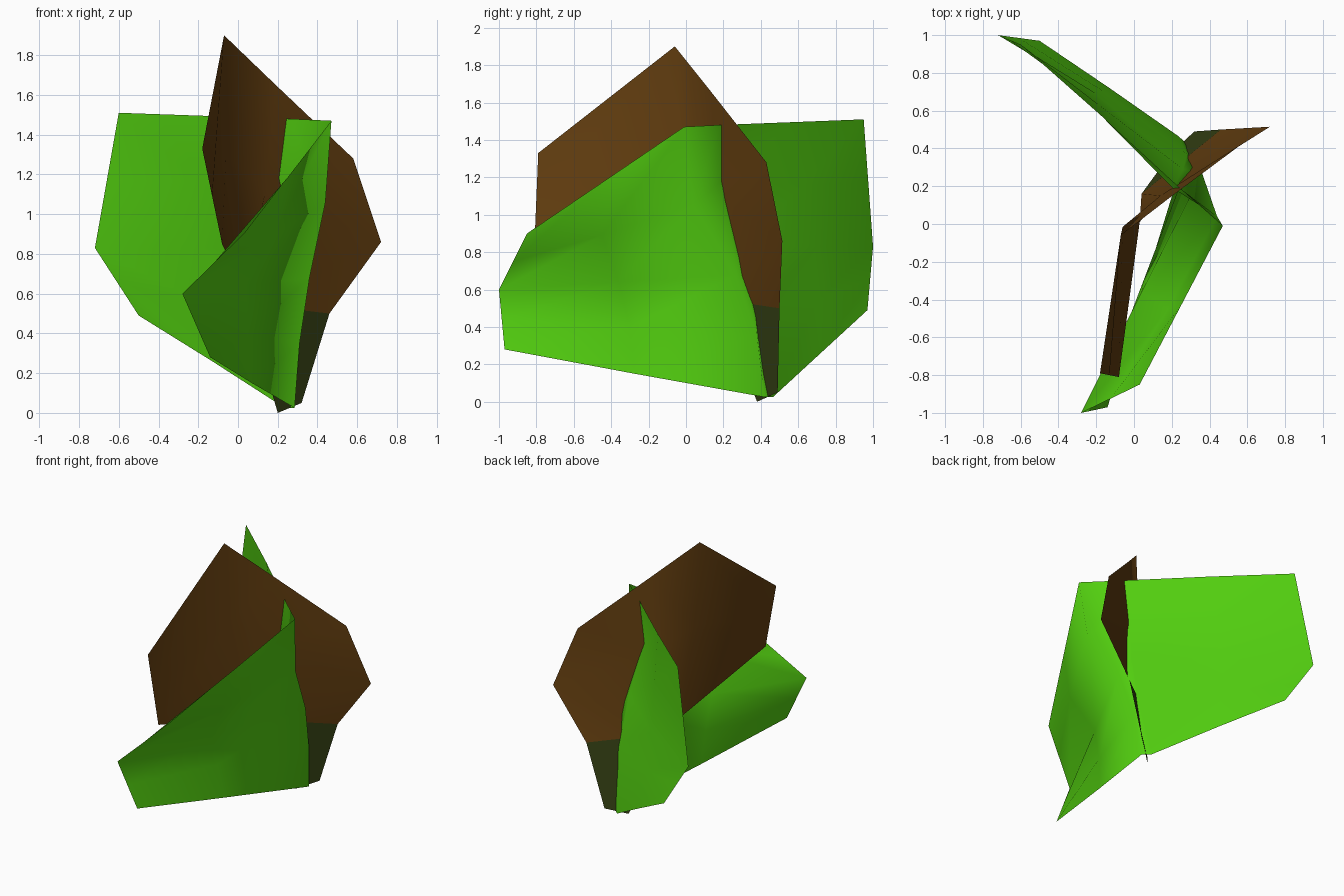
import bpy
import bmesh
from mathutils import Vector

old = bpy.data.objects.get("Cube")
if old:
    bpy.data.objects.remove(old, do_unlink=True)


def make_material(name, colour):
    mat = bpy.data.materials.new(name)
    mat.use_nodes = True
    mat.diffuse_color = (*colour, 1)
    bsdf = mat.node_tree.nodes["Principled BSDF"]
    bsdf.inputs["Base Color"].default_value = (*colour, 1)
    return mat


def resample(points, count):
    """Spread count points along a rail, keeping its corners."""
    result = []
    for i in range(count):
        position = i * (len(points) - 1) / (count - 1)
        index = min(int(position), len(points) - 2)
        start, end = Vector(points[index]), Vector(points[index + 1])
        result.append(start.lerp(end, position - index))
    return result


def loft_sheet(name, rails, count, material):
    """Skin a thin sheet across rails that run from bottom to top."""
    bm = bmesh.new()
    columns = [[bm.verts.new(p) for p in resample(rail, count)] for rail in rails]
    for left, right in zip(columns, columns[1:]):
        for row in range(count - 1):
            bm.faces.new((left[row], right[row], right[row + 1], left[row + 1]))
    mesh = bpy.data.meshes.new(name)
    bm.to_mesh(mesh)
    bm.free()
    mesh.materials.append(material)
    mesh.shade_smooth()
    sheet = bpy.data.objects.new(name, mesh)
    bpy.context.collection.objects.link(sheet)


leaf_green = make_material("leaf green", (0.085, 0.62, 0.005))
bark_brown = make_material("dry leaf brown", (0.125, 0.048, 0.005))
stem_olive = make_material("dark stem green", (0.036, 0.052, 0.007))

# Green leaves: one sheet, creased at the front tip, curling back
# at the bend and sweeping away behind the seam
front_tip = [(-.14, -.97, .28), (-.28, -1, .6), (.03, -.85, .9)]
front_middle = [(.07, -.275, .15), (.05, -.3, .4), (.04, -.36, .64),
                (.18, -.45, .89), (.25, -.43, 1.185)]
bend = [(.285, .42, .025), (.31, .38, .35), (.36, .27, .68),
        (.44, .04, 1.06), (.47, -.01, 1.47)]
seam = [(.235, .465, .025), (.28, .37, .5), (.26, .29, .83),
        (.205, .19, 1.18), (.255, .18, 1.48)]
back_middle = [(-.13, .72, .26), (-.2, .69, .83), (-.17, .57, 1.495)]
back_tip = [(-.5, .97, .49), (-.72, 1, .83), (-.6, .95, 1.51)]
loft_sheet("green_leaves", [front_tip, front_middle, bend, seam, back_middle, back_tip],
           len(seam), leaf_green)

# Brown leaf: folded from its peak down to the lower edge
fold = [(.03, .01, .62), (-.06, -.015, 1.3), (-.07, -.06, 1.9)]
hollow = [(.04, .16, .55), (.14, .15, 1.12), (.19, .14, 1.65)]
brown_front = [(-.08, -.81, .85), (-.18, -.79, 1.33)]
brown_back = [(.46, .5, .5), (.72, .515, .86), (.58, .43, 1.28)]
loft_sheet("brown_leaf", [brown_front, fold, hollow, brown_back],
           len(brown_back), bark_brown)

# Dark base tapering down from the brown leaf
foot = [(.2, .38, 0), (.32, .49, .05)]
loft_sheet("leaf_base", [foot, [hollow[0], brown_back[0]]], len(foot), stem_olive)
